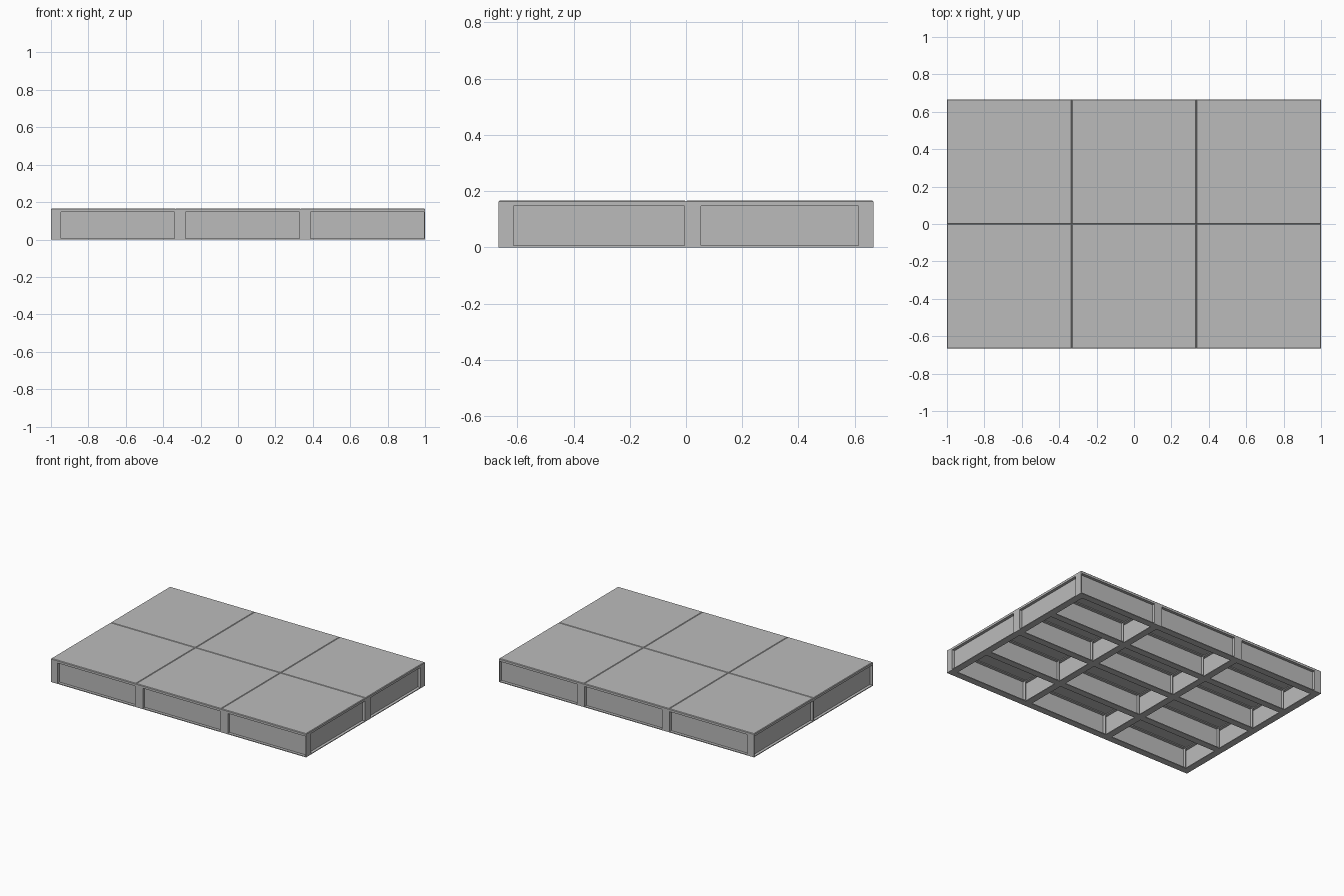
import bpy, bmesh
from mathutils import Vector

if "Cube" in bpy.data.objects:
    bpy.data.objects.remove(bpy.data.objects["Cube"])

P = 2 / 3          # module pitch
W = 0.048          # beam width
H = 0.153          # beam height
TOP = 1 / 6        # deck height
LIP = 0.008        # flange and end plate thickness
RECESS = 0.02      # depth of the recessed beam sides

grey = bpy.data.materials.new("plain grey")
grey.diffuse_color = (0.5, 0.5, 0.5, 1)
grey.use_nodes = True
grey.node_tree.nodes["Principled BSDF"].inputs["Base Color"].default_value = grey.diffuse_color


def box_mesh(lo, hi):
    lo, hi = Vector(lo), Vector(hi)
    bm = bmesh.new()
    bmesh.ops.create_cube(bm, size=1)
    for v in bm.verts:
        v.co = Vector(((lo[i] + hi[i]) / 2 + v.co[i] * (hi[i] - lo[i])) for i in range(3))
    bm.normal_update()
    return bm


def finish(bm, name):
    me = bpy.data.meshes.new(name)
    bm.to_mesh(me)
    bm.free()
    me.materials.append(grey)
    ob = bpy.data.objects.new(name, me)
    bpy.context.collection.objects.link(ob)
    return ob


# Beam with both long sides recessed between flanges and end plates
def beam(name, x0, x1, y0, y1):
    bm = box_mesh((x0, y0, 0), (x1, y1, H))
    side = 1 if (x1 - x0) > (y1 - y0) else 0
    for f in [f for f in bm.faces if abs(f.normal[side]) > 0.9]:
        n = f.normal.copy()
        bmesh.ops.inset_individual(bm, faces=[f], thickness=LIP)
        bmesh.ops.inset_individual(bm, faces=[f], thickness=0)
        for v in f.verts:
            v.co -= n * RECESS
    bm.normal_update()
    finish(bm, name)


for i in range(3):
    x0 = -1 + i * P
    x1 = x0 + P
    for j in range(2):
        y0 = -P + j * P
        y1 = y0 + P
        # Deck panel with a chamfered top edge
        bm = box_mesh((x0, y0, H), (x1, y1, TOP))
        edges = [e for e in bm.edges if all(v.co.z > TOP - 1e-4 for v in e.verts)]
        bmesh.ops.bevel(bm, geom=edges, offset=0.004, segments=1, affect='EDGES')
        finish(bm, f"deck_panel_{i}_{j}")
        # Long side beam on the left of each module
        beam(f"side_beam_{i}_{j}", x0, x0 + W, y0, y1)
        # Cross beam on the front of each module, and a joist at mid bay
        beam(f"cross_beam_{i}_{j}", x0 + W, x1, y0, y0 + W)
        back = y1 - (W if j == 1 else 0)
        mid = (y0 + W + back) / 2
        end = x1 - (W if i == 2 else 0)
        beam(f"joist_{i}_{j}", x0 + W, end, mid - W / 2, mid + W / 2)
        # Closing beam on the right edge
        if i == 2:
            beam(f"right_beam_{j}", x1 - W, x1, y0 + W, back)
    # Closing beam on the back edge
    beam(f"back_beam_{i}", x0 + W, x1, P - W, P)
